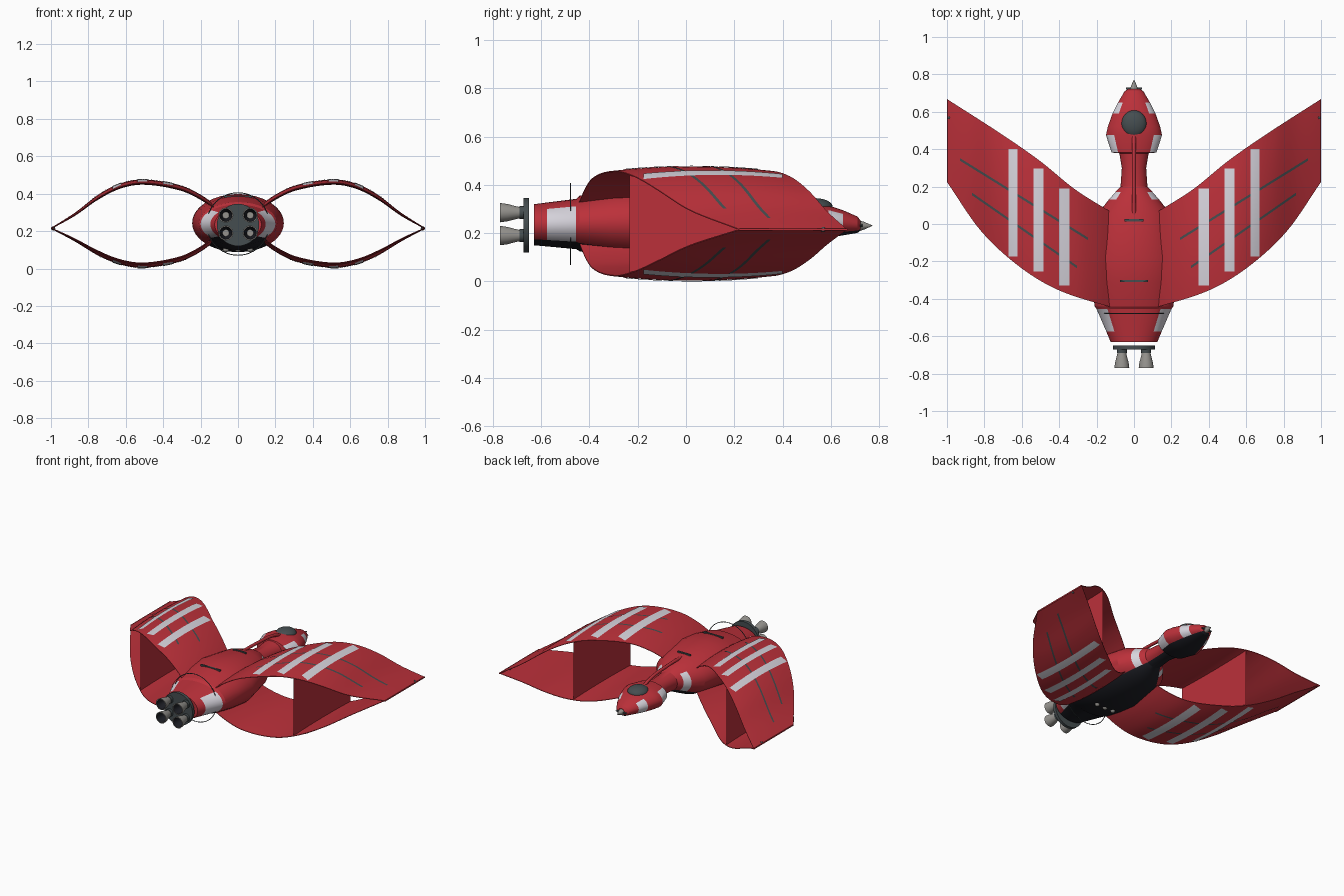
import bpy, bmesh, math
from mathutils import Vector, Matrix

if "Cube" in bpy.data.objects:
    bpy.data.objects.remove(bpy.data.objects["Cube"])


def mat(name, r, g, b):
    m = bpy.data.materials.new(name)
    m.diffuse_color = (r, g, b, 1)
    m.use_nodes = True
    m.node_tree.nodes["Principled BSDF"].inputs["Base Color"].default_value = m.diffuse_color
    return m


RED = mat("red", .5, .03, .042)
WHITE = mat("white", .68, .66, .72)
DARK = mat("dark_grey", .06, .075, .08)
BLACK = mat("black", .012, .013, .018)
METAL = mat("metal", .3, .29, .27)


def make(name, verts, faces, mats, ids=None, mirror=False, angle=35):
    me = bpy.data.meshes.new(name)
    me.from_pydata(verts, [], faces)
    for m in mats:
        me.materials.append(m)
    if ids:
        for p, i in zip(me.polygons, ids):
            p.material_index = i
    bm = bmesh.new()
    bm.from_mesh(me)
    bmesh.ops.recalc_face_normals(bm, faces=bm.faces)
    bm.to_mesh(me)
    bm.free()
    ob = bpy.data.objects.new(name, me)
    bpy.context.collection.objects.link(ob)
    if mirror:
        ob.modifiers.new("mirror", 'MIRROR').use_mirror_merge = False
    bpy.ops.object.select_all(action='DESELECT')
    ob.select_set(True)
    bpy.context.view_layer.objects.active = ob
    bpy.ops.object.shade_smooth_by_angle(angle=math.radians(angle))
    return ob


def grid_faces(rows, cols, wrap=False):
    return [(i * cols + j, i * cols + (j + 1) % cols, (i + 1) * cols + (j + 1) % cols, (i + 1) * cols + j)
            for i in range(rows - 1) for j in range(cols if wrap else cols - 1)]


def loft(name, sections, mats, pick=None, n=40, cx=0, cap=True, angle=35):
    """Elliptical sections (y, half width, half height, centre z) along y."""
    ang = [2 * math.pi * j / n for j in range(n)]
    verts = [(cx + rx * math.cos(a), y, z + rz * math.sin(a)) for y, rx, rz, z in sections for a in ang]
    faces = grid_faces(len(sections), n, True)
    ids = [pick(k // n, (k % n + .5) * 2 * math.pi / n) if pick else 0 for k in range(len(faces))]
    if cap:
        faces += [tuple(range(n)), tuple(range(len(verts) - n, len(verts)))]
        ids += [0, 0]
    return make(name, verts, faces, mats, ids, angle=angle)


def curve(pts, x):
    """Smooth interpolation through (x, value) points."""
    k = max(i for i in range(len(pts) - 1) if i == 0 or pts[i][0] <= x)
    def slope(i):
        a, b = pts[max(i - 1, 0)], pts[min(i + 1, len(pts) - 1)]
        return (b[1] - a[1]) / (b[0] - a[0])
    (x0, p), (x1, q) = pts[k], pts[k + 1]
    h = x1 - x0
    t = (x - x0) / h
    return ((2*t**3 - 3*t*t + 1) * p + (t**3 - 2*t*t + t) * h * slope(k)
            + (3*t*t - 2*t**3) * q + (t**3 - t*t) * h * slope(k + 1))


# Wing plan and arch profiles
LEAD = [(.1, .05), (.315, .185), (.5, .335), (.7, .475), (1, .668)]
TRAIL = [(.1, -.452), (.4, -.355), (.61, -.23), (.82, -.035), (1, .225)]
ARCH = {1: [(.1, .325), (.2, .395), (.31, .445), (.5, .476), (.62, .458), (.74, .4), (.87, .3), (1, .217)],
        -1: [(.1, .165), (.2, .09), (.31, .037), (.5, .004), (.62, .019), (.74, .065), (.87, .143), (1, .213)]}


def surf(side, x, y, depth=0., lift=0.):
    """Point on the outer (depth 0) or inner (depth 1) wing skin."""
    a, b = curve(TRAIL, x), curve(LEAD, x)
    e = (2 * (y - a) / (b - a) - 1) ** 2
    taper = min(1, (1 - x) / .3 + .12)
    d = .018 * e * taper + depth * (.004 + .024 * (1 - e) * taper)
    return Vector((x, y, curve(ARCH[side], x) - side * (d - lift)))


def chord(x, v):
    a, b = curve(TRAIL, x), curve(LEAD, x)
    return a + (b - a) * v


for side, label in ((1, "upper"), (-1, "lower")):
    # Wing shell
    rows, m = 45, 12
    loop = [(k / m, 0) for k in range(m + 1)] + [(k / m, 1) for k in range(m, -1, -1)]
    verts = []
    for i in range(rows):
        x = .1 + .9 * i / (rows - 1)
        verts += [surf(side, x, chord(x, v), d) for v, d in loop]
    c = len(loop)
    faces = grid_faces(rows, c, True) + [tuple(range(c)), tuple(range(len(verts) - c, len(verts)))]
    make(label + "_wings", verts, faces, [RED], mirror=True)
    # White stripes
    verts, faces = [], []
    for x0, x1, y0, y1 in ((.345, .4, -.33, .19), (.485, .538, -.255, .298), (.622, .67, -.175, .4)):
        base = len(verts)
        verts += [surf(side, x0 + (x1 - x0) * j / 4, y0 + (y1 - y0) * i / 16, 0, .003)
                  for i in range(17) for j in range(5)]
        faces += [tuple(base + k for k in f) for f in grid_faces(17, 5)]
    make(label + "_wing_stripes", verts, faces, [WHITE], mirror=True)
    # Dark panel lines
    verts, faces = [], []
    for x0, y0, x1, y1 in ((.245, -.08, .93, .345), (.305, -.23, .865, .16)):
        base = len(verts)
        for i in range(33):
            t = i / 32
            x, y = x0 + (x1 - x0) * t, y0 + (y1 - y0) * t
            verts += [surf(side, x, y + w, 0, .002) for w in (-.007, .007)]
        faces += [tuple(base + k for k in f) for f in grid_faces(33, 2)]
    make(label + "_wing_lines", verts, faces, [DARK], mirror=True)

# Vertical plates joining the wings
verts = []
for i in range(15):
    y = chord(.6, .005 + .99 * i / 14)
    verts += [surf(1, .6, y, .8), surf(-1, .6, y, .8)]
make("wing_plates", verts, grid_faces(15, 2), [RED], mirror=True)

# Fuselage, neck and head in one loft, with white side panels and black belly
SECT = [(-.63, .125, .085, .235), (-.575, .148, .091, .236), (-.455, .2, .104, .238), (-.44, .21, .115, .24),
        (-.31, .23, .143, .243), (-.18, .245, .155, .243), (.06, .19, .13, .243), (.13, .135, .1, .247),
        (.17, .1, .083, .25), (.2, .072, .066, .25), (.3, .065, .058, .25), (.378, .078, .063, .25),
        (.382, .12, .068, .25), (.475, .15, .08, .25), (.52, .14, .077, .25), (.59, .115, .067, .248),
        (.65, .085, .052, .243), (.71, .05, .034, .235), (.722, .03, .022, .232)]
WHITE_BANDS = (1, 7, 12, 15)


def body_paint(i, a):
    if math.sin(a) < -.7:
        return 2
    return 1 if i in WHITE_BANDS and abs(math.cos(a)) > .72 else 0


loft("fuselage", SECT, [RED, WHITE, BLACK], body_paint, n=48, angle=25)

# Nose cone and cross bar
loft("nose_cone", [(.72, .021, .021, .231), (.735, .017, .017, .231), (.772, .001, .001, .231)], [METAL], n=16)
loft("nose_bar", [(.72, .042, .007, .231), (.73, .042, .007, .231)], [DARK], n=12)


def ball(name, loc, size, m):
    bpy.ops.mesh.primitive_uv_sphere_add(segments=24, ring_count=12, location=loc)
    ob = bpy.context.object
    ob.name = name
    ob.scale = size
    ob.data.materials.append(m)
    bpy.ops.object.shade_smooth()


# Canopy, wing tip lights and belly ports
ball("canopy", (0, .535, .308), (.068, .073, .037), DARK)
for s in (-1, 1):
    ball("wing_tip_light", (s * .988, .568, .215), (.011, .011, .011), DARK)
for x in (-.065, 0, .065):
    ball("belly_port", (x, -.29, .1), (.016, .016, .012), METAL)

# Curved pipe from canopy to back
cu = bpy.data.curves.new("back_pipe", 'CURVE')
cu.dimensions = '3D'
cu.bevel_depth = .011
cu.bevel_resolution = 3
sp = cu.splines.new('BEZIER')
path = [(0, .48, .315), (0, .41, .342), (0, .2, .362), (0, .05, .365)]
sp.bezier_points.add(len(path) - 1)
for p, co in zip(sp.bezier_points, path):
    p.co = co
    p.handle_left_type = p.handle_right_type = 'AUTO'
cu.materials.append(RED)
bpy.context.collection.objects.link(bpy.data.objects.new("back_pipe", cu))

# Dark slots on the back
for y, w, z in ((.02, .05, .377), (-.305, .075, .384)):
    bpy.ops.mesh.primitive_cube_add(size=1, location=(0, y, z))
    ob = bpy.context.object
    ob.name = "back_slot"
    ob.scale = (2 * w, .012, .012)
    ob.data.materials.append(DARK)

# Thin hoop around the rear
bpy.ops.mesh.primitive_torus_add(location=(0, -.478, .238), rotation=(math.pi / 2, 0, 0), major_radius=.167,
                                 minor_radius=.0025, major_segments=48, minor_segments=6)
bpy.context.object.name = "rear_hoop"
bpy.context.object.data.materials.append(DARK)

# Engine disc and four flared nozzles
loft("engine_disc", [(-.672, .113, .113, .233), (-.65, .113, .113, .233)], [DARK], n=40)
for sx in (-1, 1):
    for z in (.19, .285):
        loft("engine_collar", [(-.69, .027, .027, z), (-.67, .027, .027, z)], [DARK], n=24, cx=sx * .065)
        prof = ((-.688, .023), (-.71, .028), (-.74, .036), (-.77, .04), (-.77, .034), (-.735, .028), (-.7, .018))
        loft("engine_nozzle", [(y, r, r, z) for y, r in prof], [METAL, BLACK],
             lambda i, a: int(i > 3), n=24, cx=sx * .065)
